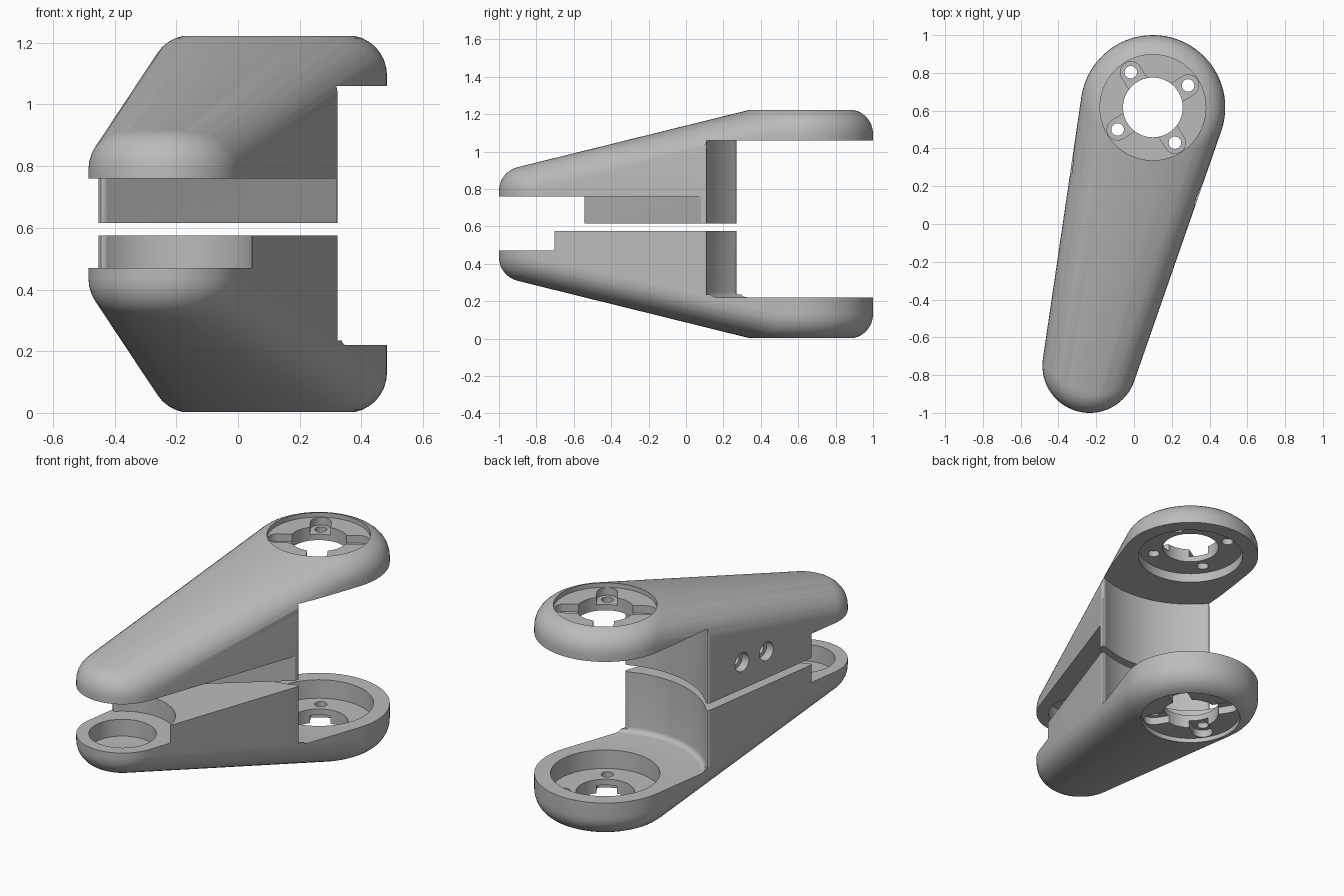
import bpy, bmesh, math
from mathutils import Vector, Matrix

cube = bpy.data.objects.get("Cube")
if cube:
    bpy.data.objects.remove(cube, do_unlink=True)

GREY = bpy.data.materials.new("plain grey")
GREY.use_nodes = True
GREY.diffuse_color = (0.5, 0.5, 0.5, 1)
GREY.node_tree.nodes["Principled BSDF"].inputs["Base Color"].default_value = (0.5, 0.5, 0.5, 1)

# Tapered arm: small joint at the front, big joint at the back
SMALL, BIG = Vector((-0.235, -0.75)), Vector((0.1, 0.617))
R_SMALL, R_BIG, FILLET, HEIGHT = 0.25, 0.383, 0.13, 1.225
SMALL_DEPTH = 0.305
R_BACK, R_FRONT = 0.545, 0.285
LENGTH = (BIG - SMALL).length
U = (BIG - SMALL) / LENGTH
V = Vector((-U.y, U.x))
TILT = math.asin((R_BIG - R_SMALL) / LENGTH)


def new_object(name, bm):
    bmesh.ops.recalc_face_normals(bm, faces=bm.faces)
    mesh = bpy.data.meshes.new(name)
    bm.to_mesh(mesh)
    bm.free()
    mesh.materials.append(GREY)
    ob = bpy.data.objects.new(name, mesh)
    bpy.context.collection.objects.link(ob)
    return ob


def circle(c, r, n=64):
    return [c + r * Vector((math.cos(math.tau * i / n), math.sin(math.tau * i / n))) for i in range(n)]


def wall(side):
    """Side wall normal and its ends at the small and the big joint."""
    n = -U * math.sin(TILT) + V * side * math.cos(TILT)
    return n, SMALL + n * R_SMALL, BIG + n * R_BIG


def arm_blank(name, seam):
    """Hull around two discs with rounded rims, the small one set deeper."""
    bm = bmesh.new()
    for c, r, depth in ((BIG, R_BIG, 0), (SMALL, R_SMALL, SMALL_DEPTH)):
        rings = [(r, seam)]
        for i in range(9):
            a = math.pi / 2 * i / 8
            rings.append((r - FILLET * (1 - math.cos(a)), depth + FILLET * (1 - math.sin(a))))
        for radius, z in rings:
            for p in circle(c, radius, 80):
                bm.verts.new((p.x, p.y, z))
    hull = bmesh.ops.convex_hull(bm, input=bm.verts[:])
    spare = {g for g in hull["geom_interior"] + hull["geom_unused"] if isinstance(g, bmesh.types.BMVert)}
    bmesh.ops.delete(bm, geom=list(spare), context='VERTS')
    bmesh.ops.dissolve_limit(bm, angle_limit=math.radians(0.02), verts=bm.verts[:], edges=bm.edges[:])
    return new_object(name, bm)


def prism(points, z0, z1, round_base=0):
    bm = bmesh.new()
    base = bm.faces.new([bm.verts.new((p.x, p.y, z0)) for p in points])
    edges = list(base.edges)
    top = bmesh.ops.extrude_face_region(bm, geom=[base], use_keep_orig=True)["geom"]
    for g in top:
        if isinstance(g, bmesh.types.BMVert):
            g.co.z = z1
    if round_base:
        bmesh.ops.bevel(bm, geom=edges, offset=round_base, segments=5, profile=0.5, affect='EDGES')
    return new_object("cutter", bm)


def slot(c, angle, length, r, n=24):
    """Round end at c, running straight in the given direction."""
    d = Vector((math.cos(angle), math.sin(angle)))
    pts = []
    for i in range(n + 1):
        a = angle + math.pi / 2 + math.pi * i / n
        pts.append(c + r * Vector((math.cos(a), math.sin(a))))
    return pts + [pts[-1] + d * length, pts[0] + d * length]


def corner(p, along_wall, c, turn, size):
    """Rounding outline for the corner p between a straight wall and an arc about c."""
    a = p + along_wall * size
    b = c + Matrix.Rotation(turn * size / (p - c).length, 2) @ (p - c)
    pts = [a * (1 - t) ** 2 + p * 2 * t * (1 - t) + b * t * t for t in (i / 8 for i in range(9))]
    return pts + [p + (p - (a + b) / 2).normalized() * 0.05]


def bore(p, axis, r, depth):
    bm = bmesh.new()
    rot = axis.to_track_quat('Z', 'Y').to_matrix().to_4x4()
    bmesh.ops.create_cone(bm, cap_ends=True, segments=32, radius1=r, radius2=r, depth=depth * 2,
                          matrix=Matrix.Translation(p) @ rot)
    return new_object("cutter", bm)


def cut(ob, cutter):
    cutter.hide_render = True
    bpy.context.view_layer.objects.active = ob
    mod = ob.modifiers.new("cut", 'BOOLEAN')
    mod.operation, mod.solver, mod.object = 'DIFFERENCE', 'EXACT', cutter
    bpy.ops.object.modifier_apply(modifier=mod.name)
    bpy.data.objects.remove(cutter, do_unlink=True)


def arm_half(name, plate, shelf, seam, front_outline, round_base, upper):
    ob = arm_blank(name, seam)
    # Clearances above the big plate and above the small joint
    cut(ob, prism(circle(BIG, R_BACK, 128), plate, 1, round_base))
    cut(ob, prism(front_outline, shelf, 1))
    # Rounded upright corners: both at the back, one at the front
    for side in (1, -1):
        n, p0, p1 = wall(side)
        d = (p1 - p0).normalized()
        p = p1 - d * math.sqrt(R_BACK ** 2 - R_BIG ** 2)
        cut(ob, prism(corner(p, -d, BIG, side, 0.045), plate + round_base * 0.5, 1))
    normal, p0, p1 = wall(1)
    d = (p1 - p0).normalized()
    p = p0 + d * math.sqrt(R_FRONT ** 2 - R_SMALL ** 2)
    cut(ob, prism(corner(p, d, SMALL, -1, 0.085), shelf, 1))
    # Bearing pockets, outer ring recess and centre hole
    cut(ob, prism(circle(SMALL, 0.182), shelf - 0.1, 1))
    cut(ob, prism(circle(BIG, 0.295, 96), 0.11, 1))
    cut(ob, prism(circle(BIG, 0.28, 96), -1, 0.03))
    cut(ob, prism(circle(BIG, 0.158), -1, 1))
    # Four screw slots with holes
    for k in range(4):
        a = math.radians(32 + 90 * k)
        c = BIG + 0.22 * Vector((math.cos(a), math.sin(a)))
        cut(ob, prism(slot(c, a + math.pi, 0.2, 0.056), -1, 0.075))
        cut(ob, prism(circle(c, 0.033, 32), -1, 1))
    if upper:
        # Two counterbored screws in the side wall
        for y in (0.01, -0.18):
            p = p0.lerp(p1, (y - p0.y) / (p1.y - p0.y)).to_3d()
            p.z = 0.45
            cut(ob, bore(p, normal.to_3d(), 0.055, 0.05))
            cut(ob, bore(p, normal.to_3d(), 0.03, 0.2))
        # Turn over to make the top half
        ob.data.transform(Matrix.Translation((0, 0, HEIGHT)) @ Matrix.Diagonal((1, 1, -1, 1)))
        ob.data.flip_normals()
    bpy.ops.object.select_all(action='DESELECT')
    ob.select_set(True)
    bpy.context.view_layer.objects.active = ob
    bpy.ops.object.shade_smooth_by_angle(angle=math.radians(30))


arm_half("lower_arm_shell", 0.22, 0.47, 0.575, circle(SMALL, R_FRONT, 96), 0.03, False)
arm_half("upper_arm_shell", 0.165, 0.465, 0.61,
         slot(SMALL, math.radians(39.7), 2, R_FRONT, 48), 0, True)
